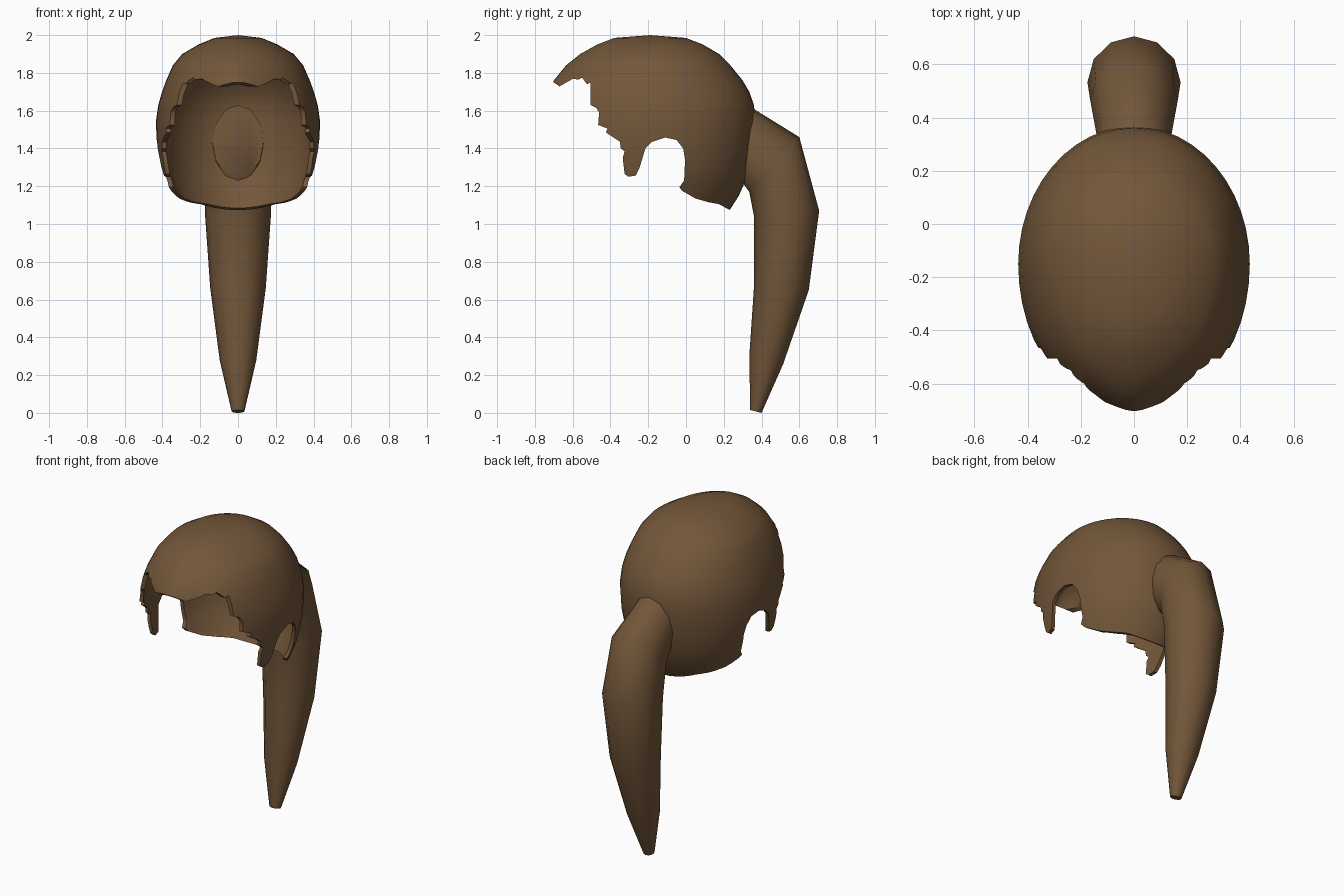
import bpy, bmesh, math

if "Cube" in bpy.data.objects:
    bpy.data.objects.remove(bpy.data.objects["Cube"])

hair = bpy.data.materials.new("brown hair")
hair.diffuse_color = (0.17, 0.094, 0.042, 1)
hair.use_nodes = True
hair.node_tree.nodes["Principled BSDF"].inputs["Base Color"].default_value = hair.diffuse_color


def make_object(name, bm):
    bmesh.ops.recalc_face_normals(bm, faces=bm.faces)
    mesh = bpy.data.meshes.new(name)
    bm.to_mesh(mesh)
    bm.free()
    mesh.materials.append(hair)
    ob = bpy.data.objects.new(name, mesh)
    bpy.context.collection.objects.link(ob)
    return ob


def bridge(bm, a, b):
    n = len(a)
    for i in range(n):
        bm.faces.new((a[i], a[(i + 1) % n], b[(i + 1) % n], b[i]))


def smooth(ob, angle):
    bpy.ops.object.select_all(action='DESELECT')
    ob.select_set(True)
    bpy.context.view_layer.objects.active = ob
    bpy.ops.object.shade_smooth_by_angle(angle=math.radians(angle))


# Cap: rings of (height, front y, back y, half width), pointed at the brow
ROWS = [(1.985, -.38, .00, .125), (1.95, -.47, .09, .21), (1.90, -.56, .175, .295),
        (1.84, -.635, .235, .345), (1.76, -.70, .30, .38), (1.70, -.72, .335, .402),
        (1.63, -.72, .36, .422), (1.54, -.72, .367, .435), (1.40, -.72, .357, .428),
        (1.30, -.72, .337, .412), (1.24, -.72, .32, .397), (1.15, -.70, .28, .36),
        (1.04, -.70, .21, .31)]
CY, N = -0.15, 48
bm = bmesh.new()
rings = []
for z, front, back, w in ROWS:
    ring = []
    for i in range(N):
        a = 2 * math.pi * i / N
        x, t = math.cos(a), math.sin(a)
        pinch = min(1, max(0, (2 - z) / 0.25)) * 0.5
        if t < 0:
            x *= 1 - pinch * t ** 8
            y = CY + (CY - front) * t
        else:
            y = CY + (back - CY) * t
        ring.append(bm.verts.new((w * x, y, z)))
    rings.append(ring)
for a, b in zip(rings, rings[1:]):
    bridge(bm, a, b)
crown = bm.verts.new((0, -.19, 2.0))
for i in range(N):
    bm.faces.new((crown, rings[0][i], rings[0][(i + 1) % N]))
cap = make_object("hair_cap", bm)
shell = cap.modifiers.new("shell", 'SOLIDIFY')
shell.thickness = 0.022
shell.offset = -1

# Cutter: side outline of fringe, ragged side locks, ear opening and nape
EDGE = [(-.95, 1.757), (-.70, 1.75), (-.67, 1.728), (-.60, 1.768), (-.57, 1.765),
        (-.55, 1.775), (-.525, 1.74), (-.505, 1.75), (-.505, 1.63), (-.475, 1.615),
        (-.46, 1.59), (-.465, 1.525), (-.415, 1.505), (-.425, 1.485), (-.35, 1.435),
        (-.345, 1.40), (-.325, 1.385), (-.335, 1.35), (-.325, 1.265), (-.305, 1.25),
        (-.265, 1.257), (-.245, 1.30), (-.215, 1.40), (-.18, 1.435), (-.11, 1.458),
        (-.05, 1.445), (-.015, 1.40), (-.005, 1.34), (-.01, 1.23), (-.035, 1.195),
        (-.02, 1.175), (.05, 1.135), (.12, 1.115), (.175, 1.105), (.23, 1.075),
        (.5, 1.06), (.5, .8), (-.95, .8)]
bm = bmesh.new()
left = [bm.verts.new((-.8, y, z)) for y, z in EDGE]
right = [bm.verts.new((.8, y, z)) for y, z in EDGE]
bridge(bm, left, right)
bm.faces.new(left)
bm.faces.new(right)
cutter = make_object("outline_cutter", bm)
cutter.hide_render = True
cut = cap.modifiers.new("outline", 'BOOLEAN')
cut.operation = 'DIFFERENCE'
cut.solver = 'EXACT'
cut.object = cutter
bpy.context.view_layer.objects.active = cap
for name in ("shell", "outline"):
    bpy.ops.object.modifier_apply(modifier=name)
bpy.data.objects.remove(cutter)
smooth(cap, 40)

# Ponytail: tilted oval rings as (inner y, z, outer y, z, half width)
TAIL = [(.285, 1.24, .325, 1.63, .135), (.335, 1.17, .60, 1.46, .165),
        (.36, 1.04, .705, 1.07, .175), (.36, .67, .65, .65, .147),
        (.335, .30, .515, .26, .097), (.34, .015, .40, 0, .034)]
SIDES = 12
bm = bmesh.new()
rings = []
for y0, z0, y1, z1, w in TAIL:
    ring = []
    for i in range(SIDES):
        a = 2 * math.pi * i / SIDES
        f = (1 + math.cos(a)) / 2
        ring.append(bm.verts.new((w * math.sin(a), y0 + (y1 - y0) * f, z0 + (z1 - z0) * f)))
    rings.append(ring)
for a, b in zip(rings, rings[1:]):
    bridge(bm, a, b)
bm.faces.new(rings[0])
bm.faces.new(rings[-1])
smooth(make_object("ponytail", bm), 50)
